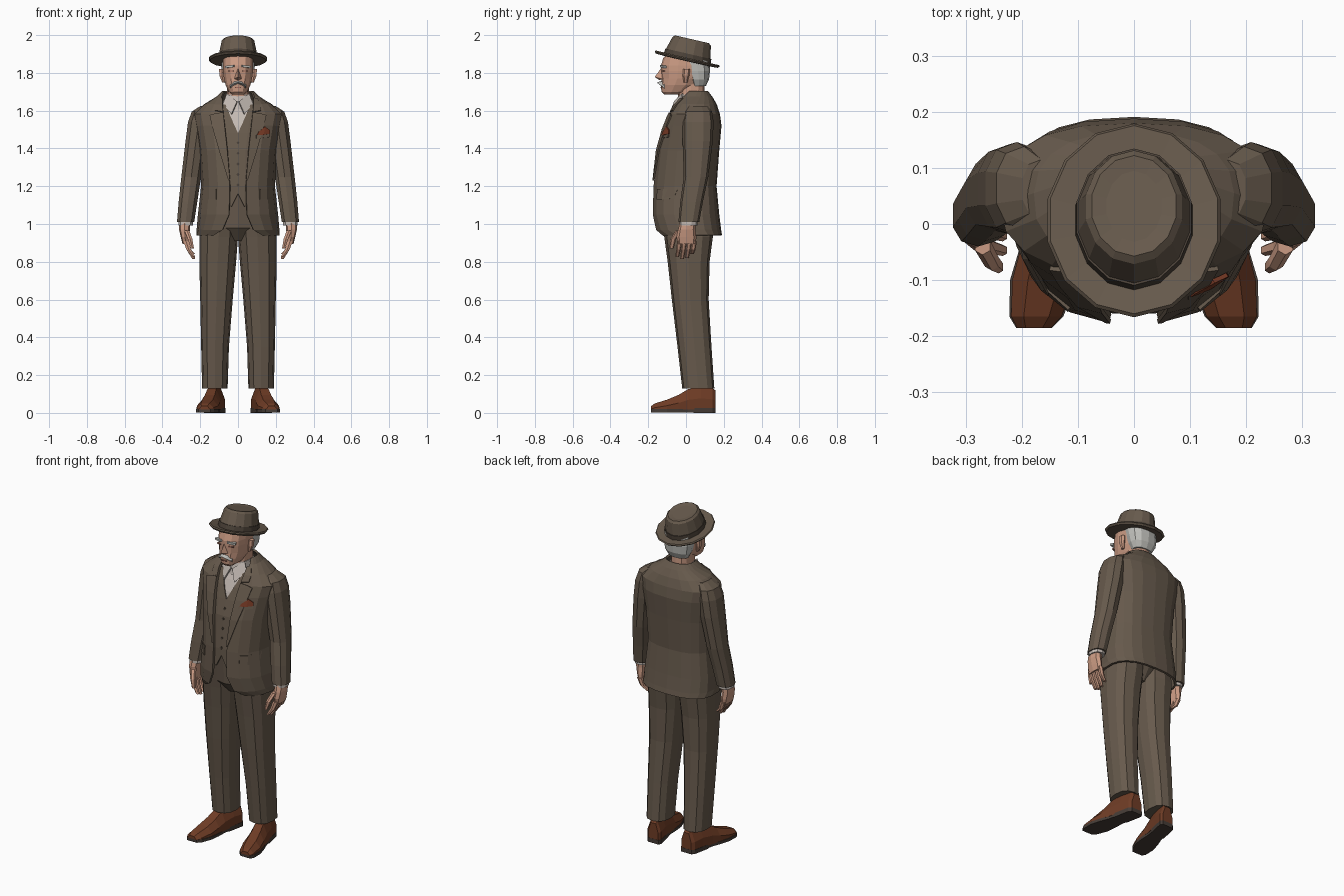
import bpy, bmesh, math
from mathutils import Matrix, Vector


def material(name, r, g, b):
    m = bpy.data.materials.new(name)
    m.diffuse_color = (r, g, b, 1)
    return m


SUIT = material("brown tweed", 0.135, 0.102, 0.073)
DARK = material("dark brown", 0.075, 0.057, 0.042)
SKIN = material("skin", 0.60, 0.33, 0.23)
HAIR = material("grey hair", 0.52, 0.52, 0.49)
SHIRT = material("pale shirt", 0.55, 0.49, 0.45)
LEATHER = material("brown leather", 0.16, 0.046, 0.019)
SOLE = material("sole", 0.06, 0.045, 0.037)
RED = material("rust cloth", 0.20, 0.045, 0.02)
LIPS = material("lips", 0.36, 0.15, 0.11)


def mesh(name, verts, faces, mat, mirror=False, thick=0):
    me = bpy.data.meshes.new(name)
    me.from_pydata([tuple(v) for v in verts], [], faces)
    bm = bmesh.new()
    bm.from_mesh(me)
    bmesh.ops.recalc_face_normals(bm, faces=bm.faces)
    bm.to_mesh(me)
    bm.free()
    me.materials.append(mat)
    ob = bpy.data.objects.new(name, me)
    bpy.context.collection.objects.link(ob)
    if mirror:
        ob.modifiers.new("mirror", "MIRROR")
    if thick:
        s = ob.modifiers.new("thickness", "SOLIDIFY")
        s.thickness, s.offset = thick, 0
    return ob


def loft(name, rings, mat, closed=True, **kw):
    """Skin a list of equal-length rings; closed rings are capped."""
    n, m = len(rings[0]), len(rings)
    faces = [(i * n + j, i * n + (j + 1) % n, (i + 1) * n + (j + 1) % n, (i + 1) * n + j)
             for i in range(m - 1) for j in range(n if closed else n - 1)]
    if closed:
        faces += [tuple(range(n)), tuple(range((m - 1) * n, m * n))]
    return mesh(name, [v for r in rings for v in r], faces, mat, **kw)


def spow(v, p):
    return math.copysign(abs(v) ** p, v)


def ring(x0, x1, y0, y1, z, n=12, p=0.85):
    """Horizontal superellipse filling a bounding rectangle."""
    return [((x0 + x1) / 2 + (x1 - x0) / 2 * spow(math.sin(a), p),
             (y0 + y1) / 2 - (y1 - y0) / 2 * spow(math.cos(a), p), z)
            for a in (2 * math.pi * i / n for i in range(n))]


def box(name, c, size, mat, rot=0, tilt=0, mirror=True):
    M = Matrix.Translation(c) @ Matrix.Rotation(rot, 4, 'Z') @ Matrix.Rotation(tilt, 4, 'Y')
    sx, sy, sz = (s / 2 for s in size)
    r = [[M @ Vector((x, y, z)) for x, y in ((-sx, -sy), (sx, -sy), (sx, sy), (-sx, sy))]
         for z in (-sz, sz)]
    return loft(name, r, mat, mirror=mirror)


# jacket profile: z, half width, front y, back y, opening half width
JACKET = [(0.94, .215, -.14, .185, .13), (0.97, .213, -.16, .18, .08),
          (1.05, .207, -.172, .17, .046), (1.2, .19, -.168, .156, .042),
          (1.39, .20, -.148, .17, .056), (1.52, .222, -.112, .182, .07),
          (1.58, .235, -.085, .174, .077), (1.63, .175, -.06, .158, .082),
          (1.67, .11, -.03, .135, .085), (1.70, .08, .0, .112, .072)]
YC, P = 0.045, 0.8


def front_y(x, z):
    """Depth of the jacket front at a given x and z."""
    for a, b in zip(JACKET, JACKET[1:]):
        if z <= b[0]:
            break
    t = (z - a[0]) / (b[0] - a[0])
    w, yf = (a[k] + (b[k] - a[k]) * t for k in (1, 2))
    s = min(1, abs(x) / w) ** (1 / P)
    return YC + (yf - YC) * math.sqrt(1 - s * s) ** P


def patch(name, rows, out, mat, thick=0.008, mirror=True):
    """Sheet of (x, z) rows laid over the jacket front, moved out by a distance."""
    return loft(name, [[(x, front_y(x, z) - out, z) for x, z in r] for r in rows],
                mat, closed=False, mirror=mirror, thick=thick)


# jacket body, open at the front
rings = []
for z, w, yf, yb, xo in JACKET:
    t0 = math.asin((xo / w) ** (1 / P))
    r = []
    for i in range(19):
        t = t0 + (2 * math.pi - 2 * t0) * i / 18
        c = math.cos(t)
        r.append((w * spow(math.sin(t), P), YC + ((yf if c > 0 else yb) - YC) * abs(c) ** P, z))
    rings.append(r)
loft("jacket_body", rings, SUIT, closed=False, thick=0.012)

# lapels, collar, pockets
patch("lapel", [[(.042, 1.23), (.05, 1.23)], [(.056, 1.39), (.1, 1.39)],
                [(.068, 1.5), (.132, 1.5)], [(.075, 1.565), (.15, 1.575)],
                [(.078, 1.59), (.118, 1.585)]], .011, SUIT)
patch("upper_collar", [[(.078, 1.593), (.122, 1.6)], [(.082, 1.63), (.122, 1.63)],
                       [(.08, 1.665), (.1, 1.665)]], .009, SUIT)
patch("pocket_flap", [[(.115, 1.13), (.15, 1.13), (.185, 1.135)],
                      [(.115, 1.185), (.15, 1.185), (.185, 1.19)]], .008, SUIT)
patch("breast_welt", [[(.095, 1.452), (.165, 1.46)], [(.095, 1.47), (.165, 1.478)]],
      .01, SUIT, mirror=False)
patch("pocket_square", [[(.1, 1.47), (.135, 1.472), (.168, 1.478)],
                        [(.108, 1.487), (.142, 1.515), (.166, 1.497)]], .012, RED, mirror=False)

# waistcoat and shirt
patch("waistcoat", [[(0, 1.16), (.035, 1.09), (.09, 1.13)], [(0, 1.2), (.035, 1.2), (.09, 1.2)],
                    [(0, 1.39), (.04, 1.39), (.09, 1.39)], [(0, 1.48), (.05, 1.48), (.1, 1.48)],
                    [(.032, 1.55), (.06, 1.55), (.11, 1.55)],
                    [(.065, 1.63), (.08, 1.63), (.11, 1.63)]], -.014, SUIT)
patch("shirt_front", [[(0, z), (.045, z), (.085, z)] for z in (1.42, 1.52, 1.58, 1.65)],
      -.022, SHIRT)
for i in range(5):
    z = 1.43 - i * .056
    box("waistcoat_button", (0, front_y(0, z) + .009, z), (.012, .008, .012), DARK,
        tilt=math.pi / 4, mirror=False)
mesh("shirt_collar", [(.004, -.06, 1.648), (.058, -.018, 1.69), (.078, -.03, 1.635),
                      (.034, -.085, 1.58)], [(0, 1, 2, 3)], SHIRT, mirror=True, thick=.008)
loft("collar_band", [ring(-.072, .072, -.06, .105, 1.61), ring(-.064, .064, -.04, .102, 1.685)],
     SHIRT)

# sleeves and cuffs: z, x range, y range
SLEEVE = [(1.01, .23, .325, -.04, .07), (1.12, .213, .316, -.03, .09),
          (1.25, .193, .302, -.012, .118), (1.44, .165, .28, -.018, .142),
          (1.54, .15, .267, -.02, .146), (1.595, .145, .247, -.01, .138),
          (1.625, .13, .2, .01, .115)]
loft("sleeve", [ring(a, b, c, d, z, 10) for z, a, b, c, d in SLEEVE], SUIT, mirror=True)
loft("shirt_cuff", [ring(.237, .318, -.034, .06, z, 10) for z in (.993, 1.03)], SHIRT, mirror=True)

# hands
loft("palm", [ring(.25, .312, -.03, .05, 1.02, 8), ring(.255, .312, -.042, .05, .97, 8),
              ring(.258, .303, -.05, .055, .93, 8), ring(.258, .294, -.045, .052, .895, 8)],
     SKIN, mirror=True)
for i, tip in enumerate((.825, .815, .82, .84)):
    y = -.034 + i * .026
    loft("finger", [ring(.26, .292, y - .013, y + .013, .91, 6),
                    ring(.247, .275, y - .018, y + .007, .865, 6),
                    ring(.225, .243, y - .023, y - .003, tip, 6)], SKIN, mirror=True)
loft("thumb", [ring(.255, .285, -.055, -.02, .965, 6), ring(.24, .267, -.083, -.052, .92, 6),
               ring(.232, .25, -.088, -.066, .87, 6)], SKIN, mirror=True)

# trousers
LEG = [(.13, .055, .19, -.02, .15), (.35, .048, .195, -.045, .135), (.6, .028, .2, -.075, .12),
       (.8, .01, .205, -.097, .125), (.93, 0, .205, -.115, .142), (1.12, 0, .18, -.145, .135)]
loft("trouser_leg", [ring(a, b, c, d, z, 12, .8) for z, a, b, c, d in LEG], SUIT, mirror=True)
loft("trouser_seat", [ring(-.06, .06, -.07, .08, .91), ring(-.12, .12, -.13, .13, .98),
                      ring(-.15, .15, -.148, .13, 1.2)], SUIT)


# shoes: y, half width, height
def shoe_x(y):
    return .141 - .2 * y


SHOE = [(-.185, .03, .036), (-.165, .045, .05), (-.1, .056, .07), (-.04, .052, .095),
        (.01, .047, .125), (.08, .045, .14), (.14, .044, .13), (.155, .033, .12)]
loft("shoe_upper", [[(shoe_x(y) + w * k, y, z) for k, z in
                     ((-1, .018), (-1, h * .55), (-.5, h), (.5, h), (1, h * .55), (1, .018))]
                    for y, w, h in SHOE], LEATHER, mirror=True)


def sole(name, sections, z0, z1):
    loft(name, [[(shoe_x(y) - w, y, z0), (shoe_x(y) + w, y, z0), (shoe_x(y) + w, y, z1),
                 (shoe_x(y) - w, y, z1)] for y, w in sections], SOLE, mirror=True)


sole("shoe_sole", [(-.185, .032), (-.165, .048), (-.1, .06), (-.04, .054), (.01, .045),
                   (.06, .045)], .003, .02)
sole("shoe_heel", [(.04, .046), (.14, .046), (.156, .035)], 0, .025)

# head: z, half width, front y, back y
HEAD = [(1.685, .03, -.115, -.04), (1.70, .05, -.13, .02), (1.735, .067, -.133, .07),
        (1.77, .076, -.13, .105), (1.81, .081, -.132, .115), (1.84, .082, -.132, .118),
        (1.88, .08, -.12, .115), (1.92, .06, -.07, .1)]
loft("head", [ring(-w, w, a, b, z, 14) for z, w, a, b in HEAD], SKIN)
loft("neck", [ring(-.06, .06, -.04, .1, 1.6), ring(-.058, .058, -.045, .098, 1.76)], SKIN)
loft("hair", [ring(-.06, .06, .03, .105, 1.73), ring(-.08, .08, .015, .122, 1.765),
              ring(-.087, .087, .0, .127, 1.81), ring(-.088, .088, -.03, .124, 1.875)], HAIR)
mesh("nose", [(0, -.128, 1.83), (0, -.166, 1.778), (.02, -.125, 1.768), (-.02, -.125, 1.768),
              (0, -.14, 1.762)], [(0, 1, 2), (0, 3, 1), (1, 4, 2), (1, 3, 4), (0, 2, 4, 3)], SKIN)
loft("ear", [ring(.07, .085, -.012, .008, 1.75, 6), ring(.07, .1, -.018, .018, 1.785, 6),
             ring(.07, .102, -.015, .022, 1.82, 6)], SKIN, mirror=True)
loft("moustache", [[(x, -.115, t), (x, f, (t + b) / 2), (x, -.115, b)] for x, f, t, b in
                   ((0, -.152, 1.763, 1.737), (.02, -.15, 1.76, 1.73), (.043, -.125, 1.738, 1.718))],
     HAIR, mirror=True)
box("eyebrow", (.042, -.121, 1.834), (.048, .02, .011), HAIR, rot=.35, tilt=.1)
box("eye", (.038, -.121, 1.81), (.028, .012, .007), LIPS, rot=.3)
box("mouth", (0, -.13, 1.722), (.034, .012, .006), LIPS, mirror=False)

# hat, tilted back: local z, half width, half depth, depth shift
BRIM = [(-.006, .1, .115, 0), (-.004, .15, .168, 0), (.006, .158, .177, 0), (.012, .153, .172, 0),
        (.006, .1, .118, 0)]
BAND = [(.0, .107, .128, 0), (.034, .105, .125, 0)]
CROWN = [(.0, .103, .123, 0), (.034, .102, .121, 0), (.102, .088, .104, .002),
         (.113, .077, .092, .002), (.109, .05, .065, .002)]
tilt = Matrix.Translation((0, .005, 1.868)) @ Matrix.Rotation(math.radians(-13), 4, 'X')
for name, prof, mat in (("hat_brim", BRIM, SUIT), ("hat_band", BAND, DARK), ("hat_crown", CROWN, SUIT)):
    loft(name, [[tilt @ Vector(v) for v in ring(-w, w, c - d, c + d, z, 14, 1)]
                for z, w, d, c in prof], mat)
